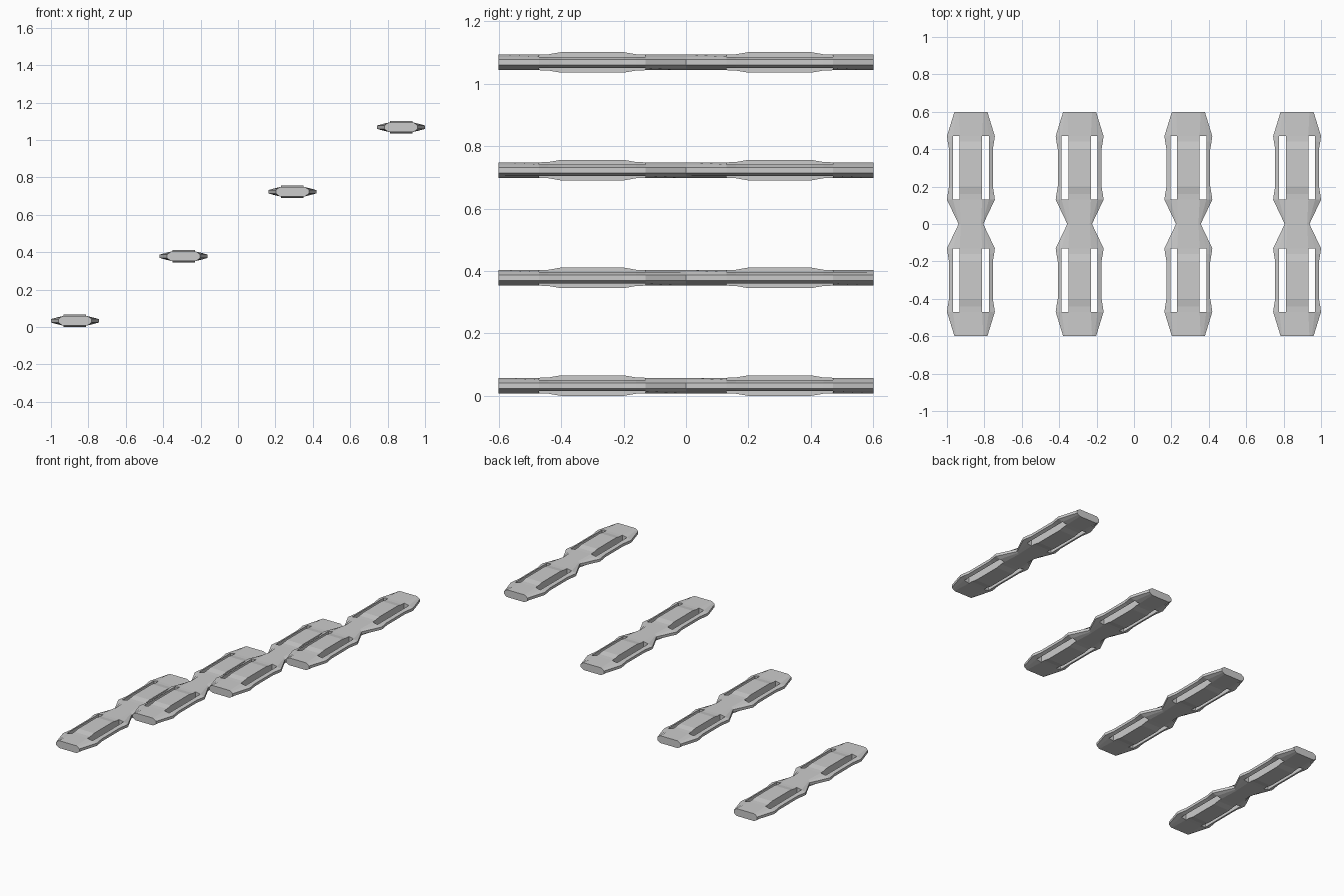
import bpy
import bmesh

cube = bpy.data.objects.get("Cube")
if cube:
    bpy.data.objects.remove(cube, do_unlink=True)

# Single grey finish
grey = bpy.data.materials.new("light_grey")
grey.use_nodes = True
grey.diffuse_color = (0.6, 0.6, 0.6, 1)
grey.node_tree.nodes["Principled BSDF"].inputs["Base Color"].default_value = (0.6, 0.6, 0.6, 1)

SLOT_START, SLOT_END = 0.13, 0.47
EDGE_Z = 0.009

# Cross-sections of one pad: y, rim half width, slot outer, slot inner,
# half thickness at the slot outer edge, half thickness at the centre
half = [
    (0.13, 0.128, 0.096, 0.060, 0.018, 0.025),
    (0.16, 0.124, 0.096, 0.060, 0.018, 0.026),
    (0.20, 0.117, 0.096, 0.060, 0.018, 0.033),
    (0.40, 0.117, 0.096, 0.060, 0.018, 0.033),
    (0.44, 0.124, 0.096, 0.060, 0.018, 0.026),
    (0.47, 0.128, 0.096, 0.060, 0.018, 0.025),
    (0.60, 0.088, 0.078, 0.066, 0.018, 0.025),
]
waist = (0.0, 0.066, 0.061, 0.054, 0.018, 0.025)
sections = [(-s[0], *s[1:]) for s in reversed(half)] + [waist] + half


def step_mesh():
    """Two slotted pads joined at a narrow waist."""
    bm = bmesh.new()
    top, under = [], {}
    for y, rim, outer, inner, mid_z, centre_z in sections:
        side = [(rim, EDGE_Z), (outer, mid_z), (inner, centre_z)]
        row = []
        for x, z in [(-x, z) for x, z in side] + side[::-1]:
            v = bm.verts.new((x, y, z))
            under[v] = bm.verts.new((x, y, -z))
            row.append(v)
        top.append(row)

    # Upper skin, leaving the slots open
    faces = []
    for j in range(len(top) - 1):
        mid_y = abs(sections[j][0] + sections[j + 1][0]) / 2
        slotted = SLOT_START < mid_y < SLOT_END
        for i in range(5):
            if slotted and i in (1, 3):
                continue
            faces.append(bm.faces.new((top[j][i], top[j][i + 1],
                                       top[j + 1][i + 1], top[j + 1][i])))
    open_edges = [e for e in bm.edges if e.is_boundary]

    # Lower skin, then walls around the rim and the slots
    for f in faces:
        bm.faces.new([under[v] for v in reversed(f.verts)])
    for e in open_edges:
        a, b = e.verts
        bm.faces.new((a, b, under[b], under[a]))
    bmesh.ops.recalc_face_normals(bm, faces=bm.faces)
    mesh = bpy.data.meshes.new("step")
    bm.to_mesh(mesh)
    bm.free()
    mesh.materials.append(grey)
    return mesh


# Four rising steps share the same mesh
mesh = step_mesh()
for n in range(4):
    step = bpy.data.objects.new(f"step_{n + 1}", mesh)
    step.location = ((n - 1.5) * 0.5813, 0, 0.033 + n * 0.345)
    bpy.context.collection.objects.link(step)
